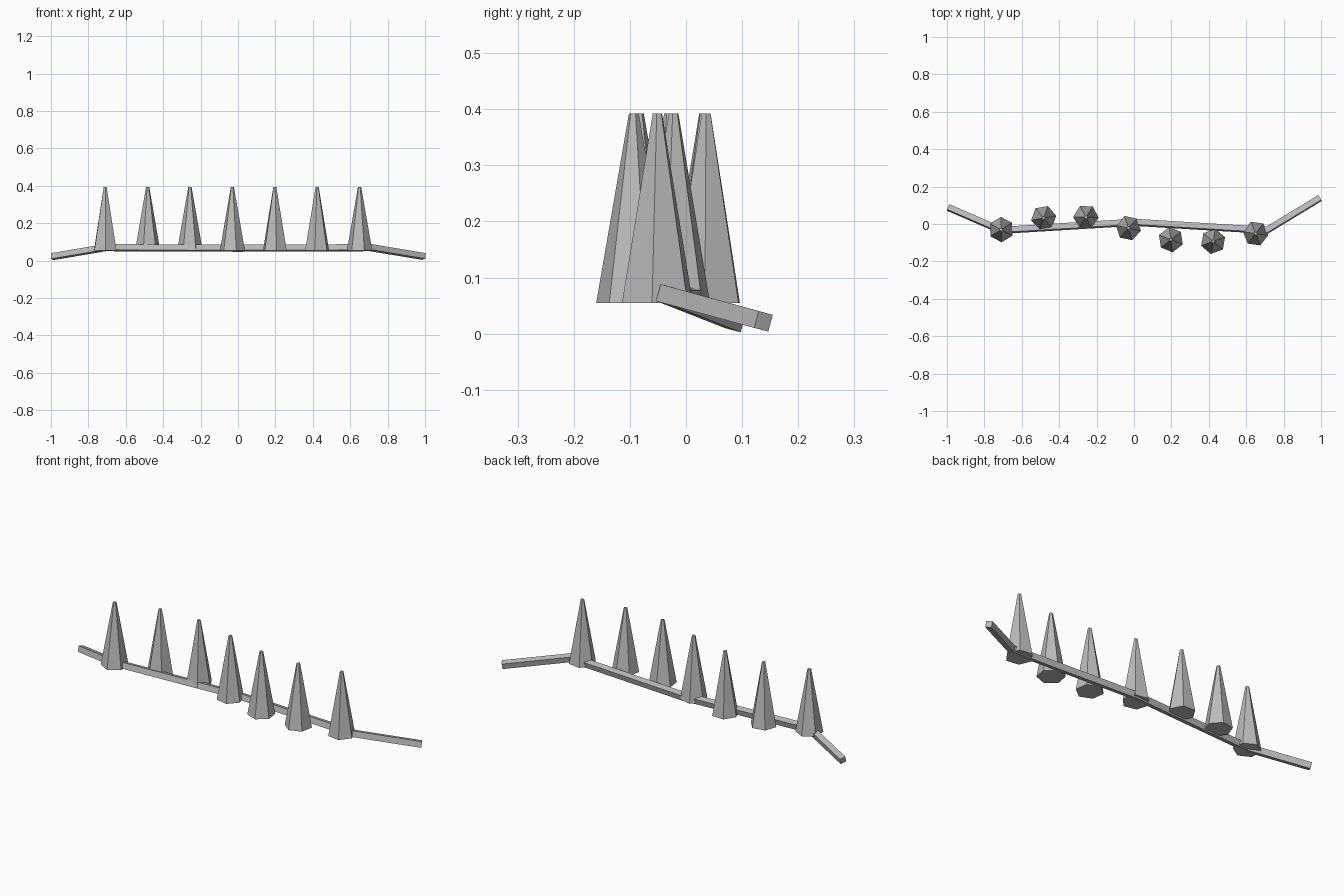
import bpy, bmesh, math
from mathutils import Vector

if "Cube" in bpy.data.objects:
    bpy.data.objects.remove(bpy.data.objects["Cube"])

grey = bpy.data.materials.new("plain_grey")
grey.diffuse_color = (0.5, 0.5, 0.5, 1)
grey.use_nodes = True
grey.node_tree.nodes["Principled BSDF"].inputs["Base Color"].default_value = grey.diffuse_color


def finish(bm, name):
    bmesh.ops.recalc_face_normals(bm, faces=bm.faces)
    mesh = bpy.data.meshes.new(name)
    bm.to_mesh(mesh)
    bm.free()
    mesh.materials.append(grey)
    obj = bpy.data.objects.new(name, mesh)
    bpy.context.collection.objects.link(obj)
    return obj


# Bent square rail: a tilted square section swept along the path
path = [Vector(p) for p in [(-0.993, 0.088, 0.021), (-0.71, -0.034, 0.069),
                            (0, 0.009, 0.066), (0.71, -0.034, 0.069),
                            (0.993, 0.138, 0.022)]]
half = 0.0155
tilt = Vector((0, math.sin(math.radians(15)), math.cos(math.radians(15))))
bm = bmesh.new()
rings = []
for i, p in enumerate(path):
    d_in = (p - path[i - 1]).normalized() if i else (path[1] - p).normalized()
    d_out = (path[i + 1] - p).normalized() if i < len(path) - 1 else d_in
    d = (d_in + d_out).normalized()
    side = tilt.cross(d).normalized()
    up = d.cross(side)
    wide = half / d.dot(d_in)
    rings.append([bm.verts.new(p + side * wide * a + up * half * b)
                  for a, b in ((-1, -1), (1, -1), (1, 1), (-1, 1))])
for r, s in zip(rings, rings[1:]):
    for k in range(4):
        bm.faces.new((r[k], r[(k + 1) % 4], s[(k + 1) % 4], s[k]))
bm.faces.new(rings[0])
bm.faces.new(rings[-1])
finish(bm, "bent_rail")

# Row of blunt six-sided spikes: x, y, turn in degrees
spikes = [(-0.71, -0.03, 2), (-0.483, 0.032, 40), (-0.257, 0.036, 28),
          (-0.03, -0.022, 18), (0.197, -0.084, 8), (0.423, -0.093, 50),
          (0.65, -0.051, 22)]
for n, (x, y, turn) in enumerate(spikes, 1):
    bm = bmesh.new()
    bmesh.ops.create_cone(bm, cap_ends=True, segments=6, radius1=0.068,
                          radius2=0.009, depth=0.337)
    obj = finish(bm, f"spike_{n}")
    obj.location = (x, y, 0.055 + 0.337 / 2)
    obj.rotation_euler.z = math.radians(turn)
